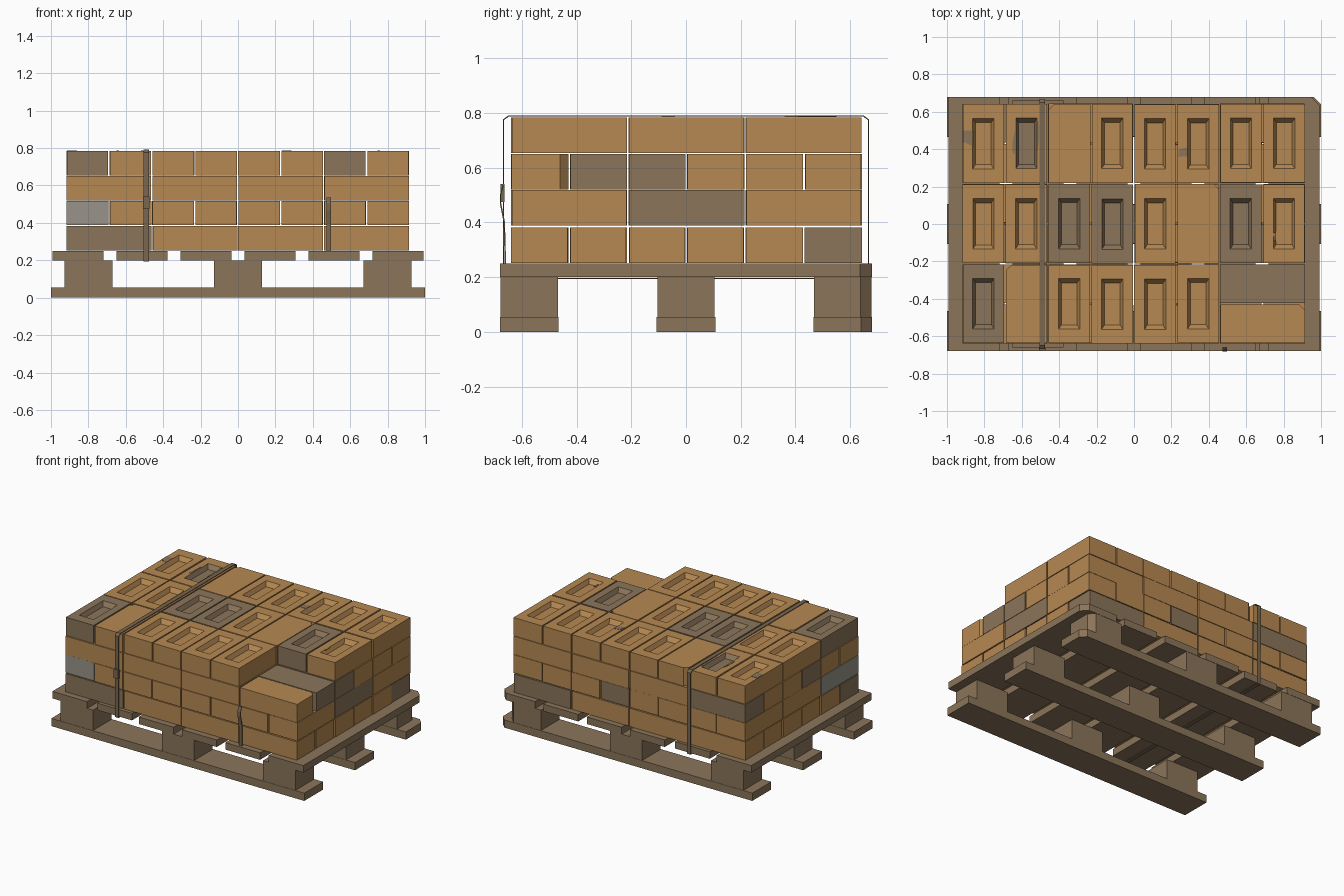
import bpy, bmesh, random
from mathutils import Matrix, Vector

random.seed(4)
cube = bpy.data.objects.get("Cube")
if cube:
    bpy.data.objects.remove(cube)


def material(name, rgb):
    m = bpy.data.materials.new(name)
    m.use_nodes = True
    m.diffuse_color = (*rgb, 1)
    bsdf = m.node_tree.nodes["Principled BSDF"]
    bsdf.inputs["Base Color"].default_value = (*rgb, 1)
    bsdf.inputs["Roughness"].default_value = 0.9
    return m


CLAY = material("orange_clay", (0.47, 0.25, 0.085))
BROWN = material("weathered_brown", (0.258, 0.178, 0.102))
GREY = material("grey_brick", (0.314, 0.296, 0.25))
STRAP = material("strap_brown", (0.19, 0.135, 0.08))


def finish(bm, name, *mats):
    bmesh.ops.recalc_face_normals(bm, faces=bm.faces)
    me = bpy.data.meshes.new(name)
    bm.to_mesh(me)
    bm.free()
    for m in mats:
        me.materials.append(m)
    ob = bpy.data.objects.new(name, me)
    bpy.context.collection.objects.link(ob)
    return ob


def box_bm(x0, x1, y0, y1, z0, z1, chip=None, size=0.04):
    """Box, with one upright edge optionally cut off; chip = (sign x, sign y)."""
    bm = bmesh.new()
    mid = Vector(((x0 + x1) / 2, (y0 + y1) / 2, (z0 + z1) / 2))
    dims = (x1 - x0, y1 - y0, z1 - z0, 1)
    bmesh.ops.create_cube(bm, size=1, matrix=Matrix.Translation(mid) @ Matrix.Diagonal(dims))
    if chip:
        edges = [e for e in bm.edges
                 if all((v.co.x - mid.x) * chip[0] > 0 and (v.co.y - mid.y) * chip[1] > 0
                        for v in e.verts)]
        bmesh.ops.bevel(bm, geom=edges, offset=size, segments=1, affect='EDGES')
    return bm


def box(name, mat, *args, **kw):
    return finish(box_bm(*args, **kw), name, mat)


def press_recess(bm, z, stained):
    """Tapered hollow pressed into the upper face of a brick."""
    bm.faces.ensure_lookup_table()
    top = max(bm.faces, key=lambda f: f.calc_center_median().z)
    c = top.calc_center_median()
    for hx, hy, dz in ((0.057, 0.135, 0), (0.042, 0.112, 0.03)):
        ring = bmesh.ops.inset_individual(bm, faces=[top], thickness=0.01)["faces"]
        for v in top.verts:
            v.co = (c.x + (hx if v.co.x > c.x else -hx),
                    c.y + (hy if v.co.y > c.y else -hy), z - dz)
    if stained:
        for f in [top, *ring]:
            f.material_index = 1


# Pallet: runners, blocks and deck boards, with one broken corner
for row, y in (("front", -0.573), ("middle", 0), ("back", 0.573)):
    back = row == "back"
    box(f"{row}_runner", BROWN, -1, 1, y - 0.107, y + 0.107, 0, 0.055,
        chip=(1, 1) if back else None)
    for side, x in (("right", -0.8), ("centre", 0), ("left", 0.8)):
        box(f"{row}_{side}_block", BROWN, x - 0.128, x + 0.128, y - 0.105, y + 0.105,
            0.055, 0.2, chip=(1, 1) if back and x > 0 else None)
for i in range(6):
    x = -0.855 + i * 0.342
    half = 0.66 if i == 1 else 0.68
    box(f"deck_board_{i + 1}", BROWN, x - 0.137, x + 0.137, -half, half, 0.2, 0.25,
        chip=(1, 1) if i == 5 else None, size=0.045)

# Bricks: four layers, alternately along x and along y
X0, Y0, SPAN_X, SPAN_Y = -0.92, -0.642, 1.837, 1.287
LEVELS = (0.252, 0.388, 0.52, 0.654)
HEIGHT, GAP = 0.13, 0.004
COLOURED = {(0, 0, 0): BROWN, (0, 3, 5): BROWN, (1, 0, 0): GREY, (1, 7, 1): BROWN,
            (1, 4, 2): BROWN, (2, 3, 1): BROWN, (2, 3, 2): BROWN, (2, 0, 5): BROWN,
            (2, 0, 2): BROWN, (3, 0, 0): BROWN, (3, 2, 1): BROWN, (3, 3, 1): BROWN,
            (3, 6, 1): BROWN}
MISSING = {(3, 6, 0), (3, 7, 0)}
PLAIN = {(3, 1, 0), (3, 5, 1), (3, 2, 2)}
CHIPPED = {(3, 1, 0): (-1, 1), (3, 2, 2): (-1, 1), (2, 3, 0): (1, 1), (3, 5, 1): (1, 1)}
STAINED = {(3, 1, 2)}

for layer, z in enumerate(LEVELS):
    nx, ny = (4, 6) if layer % 2 == 0 else (8, 3)
    w, d = SPAN_X / nx, SPAN_Y / ny
    for i in range(nx):
        for j in range(ny):
            key = (layer, i, j)
            if key in MISSING:
                continue
            g = [GAP + random.uniform(-0.002, 0.002) for _ in range(4)]
            x, y = X0 + i * w, Y0 + j * d
            bm = box_bm(x + g[0], x + w - g[1], y + g[2], y + d - g[3], z, z + HEIGHT,
                        chip=CHIPPED.get(key), size=0.03)
            if layer == 3 and key not in PLAIN:
                press_recess(bm, z + HEIGHT, key in STAINED)
            finish(bm, f"brick_layer{layer + 1}_{i + 1}_{j + 1}",
                   COLOURED.get(key, CLAY), BROWN)

# Weathered stains lying on the upper faces
TOP = LEVELS[3] + HEIGHT


def stain(name, points):
    bm = bmesh.new()
    face = bm.faces.new([bm.verts.new((x, y, TOP + 0.0005)) for x, y in points])
    up = bmesh.ops.extrude_face_region(bm, geom=[face])["geom"]
    for v in up:
        if isinstance(v, bmesh.types.BMVert):
            v.co.z += 0.002
    finish(bm, name, BROWN)


stain("stain_right", [(-0.914, 0.44), (-0.87, 0.42), (-0.862, 0.42), (-0.862, 0.5), (-0.914, 0.5)])
stain("stain_strap_side", [(-0.515, 0.39), (-0.507, 0.47), (-0.51, 0.55), (-0.519, 0.55), (-0.519, 0.39)])
stain("stain_strap_far", [(-0.637, 0.37), (-0.637, 0.5), (-0.65, 0.44), (-0.648, 0.38)])
stain("stain_back", [(0.235, 0.36), (0.285, 0.36), (0.285, 0.41), (0.24, 0.4)])
stain("stain_left", [(0.75, -0.09), (0.758, -0.09), (0.758, -0.04), (0.745, -0.05)])


# Straps: flat bands following a path in the y-z plane
def band(name, x, width, path, closed=False):
    bm = bmesh.new()
    pairs = [[bm.verts.new((x + s * width / 2, y, z)) for s in (-1, 1)] for y, z in path]
    for a, b in zip(pairs, pairs[1:] + (pairs[:1] if closed else [])):
        bm.faces.new((a[0], a[1], b[1], b[0]))
    ob = finish(bm, name, STRAP)
    mod = ob.modifiers.new("thickness", 'SOLIDIFY')
    mod.thickness, mod.offset = 0.005, 0
    return ob


half_loop = [(0.667, 0.195), (0.667, 0.775), (0.648, 0.789)]
band("strap", -0.49, 0.03, half_loop + [(-y, z) for y, z in reversed(half_loop)], closed=True)
box("strap_buckle", STRAP, -0.508, -0.472, -0.678, -0.664, 0.475, 0.54)
band("broken_strap", 0.485, 0.025,
     [(-0.66, 0.25), (-0.664, 0.4), (-0.678, 0.47), (-0.678, 0.5), (-0.668, 0.535)])
